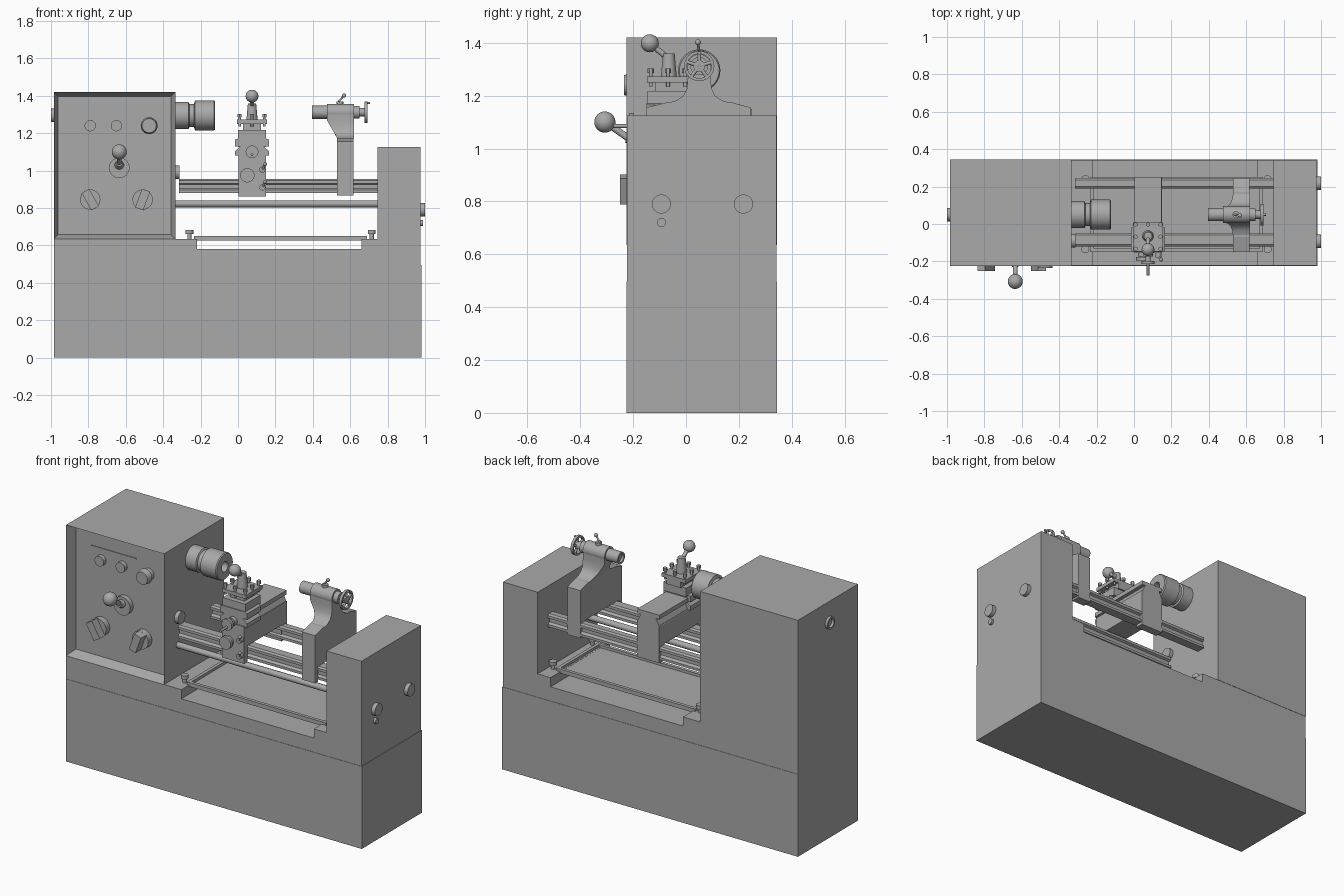
import bpy, bmesh, math
from mathutils import Vector, Matrix

cube = bpy.data.objects.get("Cube")
if cube:
    bpy.data.objects.remove(cube, do_unlink=True)

grey = bpy.data.materials.new("machine grey")
grey.use_nodes = True
GREY = (0.4, 0.4, 0.4, 1)
grey.diffuse_color = GREY
grey.node_tree.nodes["Principled BSDF"].inputs["Base Color"].default_value = GREY


def finish(name, bm):
    bmesh.ops.recalc_face_normals(bm, faces=bm.faces)
    mesh = bpy.data.meshes.new(name)
    bm.to_mesh(mesh)
    bm.free()
    mesh.materials.append(grey)
    ob = bpy.data.objects.new(name, mesh)
    bpy.context.collection.objects.link(ob)
    return ob


def smooth(ob):
    bpy.ops.object.select_all(action='DESELECT')
    ob.select_set(True)
    bpy.context.view_layer.objects.active = ob
    bpy.ops.object.shade_smooth_by_angle(angle=math.radians(35))
    return ob


def box_mesh(x, y, z, turn=0):
    """Box from three (low, high) ranges, turned about the y axis."""
    bm = bmesh.new()
    centre = Vector([sum(r) / 2 for r in (x, y, z)])
    size = [r[1] - r[0] for r in (x, y, z)]
    m = Matrix.Translation(centre) @ Matrix.Rotation(turn, 4, 'Y') @ Matrix.Diagonal((*size, 1))
    bmesh.ops.create_cube(bm, size=1, matrix=m)
    return bm


def box(name, x, y, z, turn=0):
    return finish(name, box_mesh(x, y, z, turn))


def prism(name, pts, axis, lo, hi):
    """Extrude an (x, z) profile along y, or a (y, z) profile along x."""
    bm = bmesh.new()
    place = (lambda p: (lo, p[0], p[1])) if axis == 'x' else (lambda p: (p[0], lo, p[1]))
    face = bm.faces.new([bm.verts.new(place(p)) for p in pts])
    out = bmesh.ops.extrude_face_region(bm, geom=[face])
    move = Vector((hi - lo, 0, 0) if axis == 'x' else (0, hi - lo, 0))
    bmesh.ops.translate(bm, vec=move, verts=[v for v in out["geom"] if isinstance(v, bmesh.types.BMVert)])
    return finish(name, bm)


def rod(name, a, b, r1, r2=None, sides=32):
    a, b = Vector(a), Vector(b)
    bm = bmesh.new()
    m = Matrix.Translation((a + b) / 2) @ (b - a).to_track_quat('Z', 'Y').to_matrix().to_4x4()
    bmesh.ops.create_cone(bm, cap_ends=True, segments=sides, radius1=r1,
                          radius2=r1 if r2 is None else r2, depth=(b - a).length, matrix=m)
    return smooth(finish(name, bm))


def ball(name, at, r):
    bm = bmesh.new()
    bmesh.ops.create_uvsphere(bm, u_segments=32, v_segments=16, radius=r, matrix=Matrix.Translation(at))
    return smooth(finish(name, bm))


def turned(name, y, z, profile):
    """Revolve (x, radius) points about an axis along x."""
    bm = bmesh.new()
    vs = [bm.verts.new((x, y, z + r)) for x, r in profile]
    es = [bm.edges.new(p) for p in zip(vs, vs[1:])]
    bmesh.ops.spin(bm, geom=vs + es, cent=(0, y, z), axis=(1, 0, 0), angle=math.tau, steps=40)
    bmesh.ops.remove_doubles(bm, verts=bm.verts, dist=1e-5)
    return smooth(finish(name, bm))


FRONT, BACK = -0.225, 0.345
SPIN_Y, SPIN_Z, TAIL_Z = 0.05, 1.295, 1.312

# Cabinet, stepped trough and right pillar
box("base_cabinet", (-0.985, 0.98), (FRONT, BACK), (0, 0.495))
prism("bed_frame", [(-0.985, 0.495), (0.976, 0.495), (0.976, 1.125), (0.745, 1.125), (0.745, 0.635),
                    (0.66, 0.635), (0.66, 0.58), (-0.22, 0.58), (-0.22, 0.635), (-0.985, 0.635)],
      'y', FRONT + 0.002, BACK - 0.002)

# Headstock with a recessed control panel
bm = box_mesh((-0.985, -0.335), (FRONT, BACK), (0.635, 1.42))
bm.normal_update()
front = [f for f in bm.faces if f.normal.y < -0.9]
bmesh.ops.inset_individual(bm, faces=front, thickness=0.033, depth=0)
bmesh.ops.translate(bm, vec=(0, 0.06, 0), verts=front[0].verts)
finish("headstock", bm)
PANEL = FRONT + 0.06

# Panel controls
for i, x in enumerate((-0.79, -0.65)):
    rod(f"push_button_{i}", (x, PANEL, 1.24), (x, PANEL - 0.025, 1.24), 0.03)
rod("stop_button_stem", (-0.475, PANEL, 1.24), (-0.475, PANEL - 0.04, 1.24), 0.034)
rod("stop_button_head", (-0.475, PANEL - 0.035, 1.24), (-0.475, PANEL - 0.07, 1.24), 0.045, 0.038)
box("label_strip", (-0.86, -0.56), (PANEL - 0.004, PANEL), (1.305, 1.311))
for side, x, tilt in (("left", -0.51, 20), ("right", -0.79, -30)):
    rod(f"{side}_selector_disc", (x, PANEL, 0.845), (x, PANEL - 0.035, 0.845), 0.054)
    box(f"{side}_selector_grip", (x - 0.023, x + 0.023), (-0.25, PANEL - 0.03), (0.792, 0.898), math.radians(tilt))
rod("speed_lever_plate", (-0.635, PANEL, 1.015), (-0.635, PANEL - 0.03, 1.015), 0.055)
rod("speed_lever_hub", (-0.635, PANEL - 0.03, 1.03), (-0.635, -0.225, 1.04), 0.025, 0.018)
rod("speed_lever_arm", (-0.635, -0.205, 1.03), (-0.635, -0.305, 1.10), 0.013)
ball("speed_lever_ball", (-0.635, -0.307, 1.10), 0.04)

# Spindle and chuck
turned("spindle_end_ring", SPIN_Y, SPIN_Z,
       [(-0.98, 0.036), (-1, 0.036), (-1, 0.026), (-0.982, 0.026), (-0.982, 0)])
turned("chuck", SPIN_Y, SPIN_Z,
       [(-0.34, 0.072), (-0.265, 0.072), (-0.26, 0.062), (-0.235, 0.062), (-0.23, 0.08),
        (-0.128, 0.08), (-0.122, 0.075), (-0.122, 0.03), (-0.2, 0.03), (-0.2, 0)])

# Discs on the side walls
rod("wall_dial", (-0.335, -0.09, 0.99), (-0.312, -0.09, 0.99), 0.036)
for i, (y, z, r, end) in enumerate(((-0.093, 0.79, 0.036, 1), (0.217, 0.79, 0.036, 1), (-0.093, 0.72, 0.017, 0.99))):
    rod(f"end_cap_{i}", (0.97, y, z), (end, y, z), r)

# Bed rails with waisted section, and lead rod
for side, y0, y1 in (("front", -0.12, -0.05), ("back", 0.19, 0.245)):
    half = [(0.0, 0.88), (0.0, 0.895), (0.014, 0.905), (0.014, 0.925), (0.0, 0.932), (0.0, 0.948), (0.01, 0.956)]
    pts = [(y0 + d, z) for d, z in half] + [(y1 - d, z) for d, z in reversed(half)]
    prism(f"{side}_rail", pts, 'x', -0.315, 0.75)
rod("lead_rod", (-0.335, -0.09, 0.822), (0.75, -0.09, 0.822), 0.018)

# Chip tray with rim and corner screws
TX, TY = (-0.235, 0.69), (-0.15, 0.25)
box("tray_floor", TX, TY, (0.626, 0.634))
for i in (0, 1):
    s = 0.02 * (1 - 2 * i)
    box(f"tray_end_rim_{i}", sorted((TX[i], TX[i] + s)), TY, (0.63, 0.65))
    box(f"tray_side_rim_{i}", TX, sorted((TY[i], TY[i] + s)), (0.63, 0.65))
for i, x in enumerate((-0.26, 0.715)):
    for j, y in enumerate((-0.135, 0.24)):
        rod(f"screw_stem_{i}{j}", (x, y, 0.63), (x, y, 0.67), 0.011)
        rod(f"screw_head_{i}{j}", (x, y, 0.66), (x, y, 0.682), 0.021)

# Carriage straddling the rails
CX = 0.075
prism("carriage_saddle", [(-0.155, 0.862), (-0.125, 0.862), (-0.125, 0.96), (0.2, 0.96), (0.2, 0.862),
                          (0.25, 0.862), (0.25, 1.085), (-0.155, 1.085)], 'x', 0.003, 0.15)
half = [(0.073, 1.08), (0.09, 1.08), (0.09, 1.105), (0.06, 1.13), (0.09, 1.13), (0.09, 1.165), (0.073, 1.172)]
prism("cross_slide_front", [(CX - d, z) for d, z in half] + [(CX + d, z) for d, z in reversed(half)],
      'y', -0.15, -0.02)
half = [(0.073, 1.08), (0.05, 1.125), (0.073, 1.125), (0.073, 1.15)]
prism("cross_slide", [(CX - d, z) for d, z in half] + [(CX + d, z) for d, z in reversed(half)], 'y', -0.02, 0.25)
box("compound_slide", (0.0, 0.15), (-0.145, 0.0), (1.165, 1.217))
box("tool_post_base", (0.028, 0.124), (-0.115, 0.01), (1.215, 1.25))
box("tool_post_plate", (-0.005, 0.155), (-0.147, 0.01), (1.25, 1.272))
for i in range(8):
    c = math.radians(i * 45)
    dx, dy = [max(-1, min(1, round(1.4 * f(c)))) for f in (math.cos, math.sin)]
    x, y = CX + dx * 0.066, -0.068 + dy * 0.065
    rod(f"clamp_bolt_{i}", (x, y, 1.235), (x, y, 1.295), 0.007, sides=12)
    rod(f"clamp_bolt_head_{i}", (x, y, 1.285), (x, y, 1.303), 0.012, sides=6)
rod("tool_post_pillar", (CX, -0.065, 1.27), (CX, -0.065, 1.36), 0.03, 0.022)
rod("tool_post_lever", (CX, -0.065, 1.34), (CX, -0.137, 1.397), 0.011)
ball("tool_post_ball", (CX, -0.137, 1.398), 0.034)

# Carriage hand wheels and small levers
for name, x, z, r, tip in (("cross", CX, 1.1, 0.034, -0.215), ("apron", 0.05, 0.975, 0.038, -0.195)):
    rod(f"{name}_shaft", (x, -0.15, z), (x, tip, z), 0.014)
    rod(f"{name}_dial", (x, -0.15, z), (x, -0.175, z), r * 0.75)
    rod(f"{name}_wheel", (x, tip + 0.018, z), (x, tip, z), r)
rod("cross_wheel_handle", (CX, -0.215, 1.085), (CX, -0.275, 1.085), 0.007)
for i, z in enumerate((0.91, 1.005)):
    rod(f"apron_lever_pivot_{i}", (0.13, -0.15, z), (0.13, -0.18, z), 0.016)
    rod(f"apron_lever_{i}", (0.13, -0.175, z), (0.145, -0.19, z + 0.03), 0.005)
    ball(f"apron_lever_ball_{i}", (0.145, -0.19, z + 0.03), 0.01)

# Tailstock: foot over the rails, flared neck, barrel
prism("tailstock_foot", [(-0.15, 0.868), (-0.12, 0.868), (-0.12, 0.96), (0.19, 0.96), (0.19, 0.868),
                         (0.245, 0.868), (0.245, 1.155), (0.17, 1.175), (-0.07, 1.175), (-0.15, 1.155)],
      'x', 0.53, 0.617)
half = [(0.12, 1.172), (0.085, 1.182), (0.06, 1.2), (0.047, 1.225), (0.043, 1.27), (0.043, TAIL_Z)]
neck = prism("tailstock_neck", [(SPIN_Y - d, z) for d, z in half] + [(SPIN_Y + d, z) for d, z in reversed(half)],
             'x', 0.475, 0.62)
for v in neck.data.vertices:
    if v.co.x < 0.5:
        v.co.x += 0.055 * max(0, min(1, (1.27 - v.co.z) / 0.095))
smooth(neck)
turned("tailstock_barrel", SPIN_Y, TAIL_Z,
       [(0.41, 0), (0.41, 0.024), (0.395, 0.024), (0.395, 0.035), (0.475, 0.035), (0.475, 0.045),
        (0.62, 0.045), (0.62, 0.034), (0.65, 0.034), (0.65, 0.022), (0.69, 0.022), (0.69, 0)])

# Tailstock hand wheel and clamp lever
turned("tail_wheel_rim", SPIN_Y, TAIL_Z, [(0.676, 0.057), (0.692, 0.057), (0.692, 0.046), (0.676, 0.046), (0.676, 0.057)])
for i in range(5):
    a = math.tau * i / 5 + 0.3
    rod(f"tail_wheel_spoke_{i}", (0.684, SPIN_Y, TAIL_Z),
        (0.684, SPIN_Y + 0.05 * math.cos(a), TAIL_Z + 0.05 * math.sin(a)), 0.007, sides=12)
rod("tail_wheel_handle", (0.684, SPIN_Y, TAIL_Z + 0.05), (0.705, SPIN_Y, TAIL_Z + 0.05), 0.006)
rod("tail_clamp_boss", (0.545, SPIN_Y, TAIL_Z + 0.03), (0.545, SPIN_Y, 1.37), 0.018)
rod("tail_clamp_lever", (0.535, SPIN_Y, 1.365), (0.565, SPIN_Y - 0.005, 1.4), 0.005)
ball("tail_clamp_ball", (0.567, SPIN_Y - 0.005, 1.402), 0.011)
